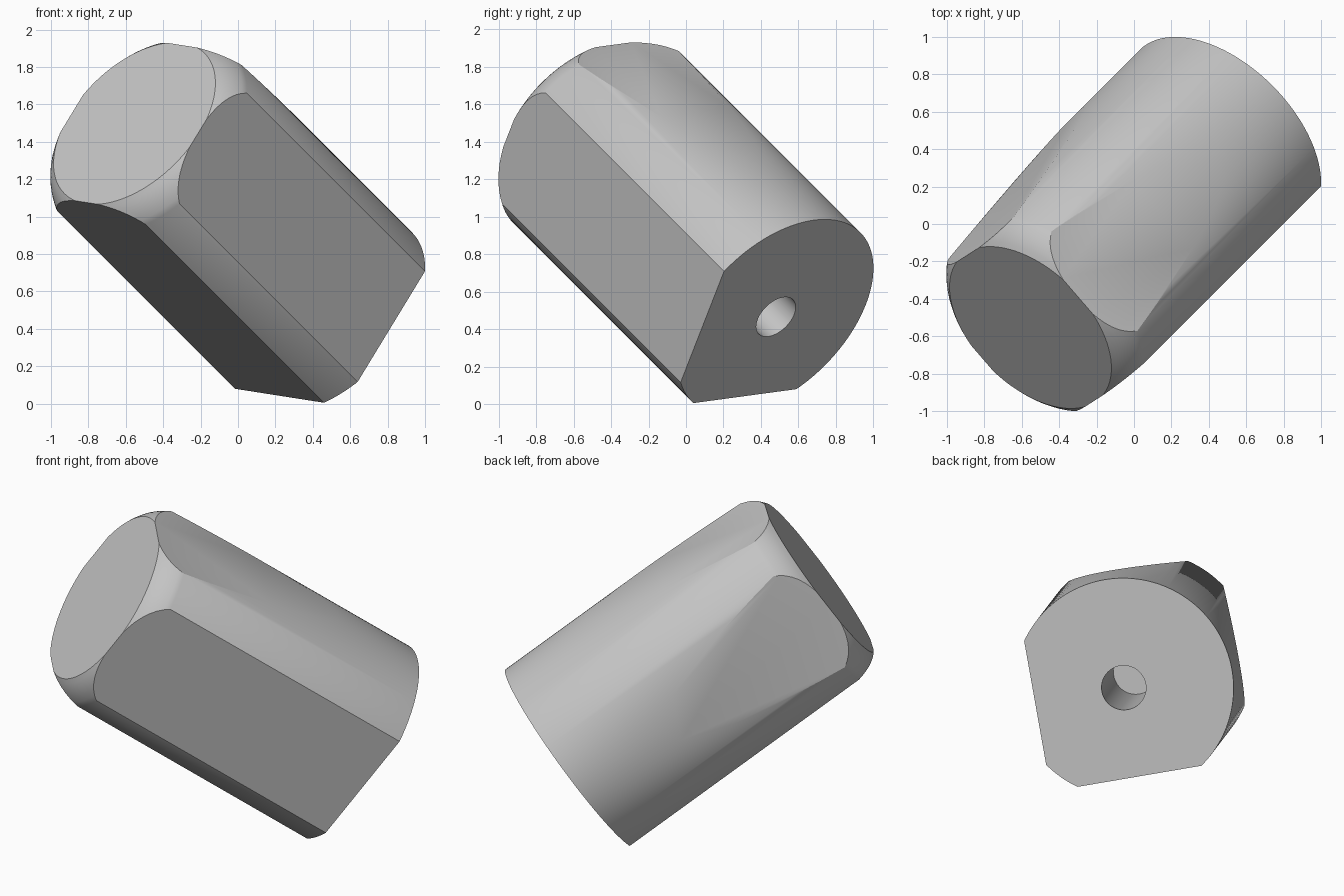
import bpy, bmesh
from math import tau
from mathutils import Vector, Matrix

cube = bpy.data.objects.get("Cube")
if cube:
    bpy.data.objects.remove(cube, do_unlink=True)

RADIUS, LENGTH, SHOULDER = 0.637, 1.79, 1.65
CAP_RADIUS, HOLE_RADIUS, HOLE_DEPTH = 0.53, 0.129, 0.97

# Grey material
grey = bpy.data.materials.new("plain grey")
grey.use_nodes = True
colour = (0.55, 0.55, 0.55, 1)
grey.diffuse_color = colour
grey.node_tree.nodes["Principled BSDF"].inputs["Base Color"].default_value = colour


def rounded_shoulder(steps=6):
    """Soft chamfer from the cylinder wall to the cap."""
    a = Vector((RADIUS, 0, SHOULDER))
    b = Vector((0.603, 0, 1.74))
    c = Vector((CAP_RADIUS, 0, LENGTH))
    for i in range(steps + 1):
        t = i / steps
        yield a * (1 - t) ** 2 + b * 2 * t * (1 - t) + c * t * t


# Revolve the body, with its blind hole, around the local z axis
profile = [Vector((0, 0, HOLE_DEPTH)), Vector((HOLE_RADIUS, 0, HOLE_DEPTH)),
           Vector((HOLE_RADIUS, 0, 0)), Vector((RADIUS, 0, 0)),
           *rounded_shoulder(), Vector((0, 0, LENGTH))]
bm = bmesh.new()
verts = [bm.verts.new(p) for p in profile]
edges = [bm.edges.new(pair) for pair in zip(verts, verts[1:])]
bmesh.ops.spin(bm, geom=verts + edges, cent=(0, 0, 0), axis=(0, 0, 1),
               angle=tau, steps=128, use_merge=True)
bmesh.ops.remove_doubles(bm, verts=bm.verts, dist=0.0001)
bmesh.ops.recalc_face_normals(bm, faces=bm.faces)


def cut_flat(direction, distance, taper):
    """Slice one flat off the side; taper makes it fade into the cylinder."""
    side = Vector(direction)
    cut = bmesh.ops.bisect_plane(
        bm, geom=bm.verts[:] + bm.edges[:] + bm.faces[:], dist=0.00001,
        plane_co=side * distance + Vector((0, 0, SHOULDER)),
        plane_no=(side + Vector((0, 0, taper))).normalized(), clear_outer=True)
    rim = [e for e in cut["geom_cut"] if isinstance(e, bmesh.types.BMEdge) and e.is_boundary]
    bmesh.ops.holes_fill(bm, edges=rim, sides=0)


# Two full-length flats and two tapered ones opposite them
cut_flat((1, 0, 0), 0.522, 0)
cut_flat((0, -1, 0), 0.522, 0)
cut_flat((-1, 0, 0), 0.53, 0.1)
cut_flat((0, 1, 0), 0.53, 0.1)
bmesh.ops.recalc_face_normals(bm, faces=bm.faces)

# Tilt the body along the space diagonal
z = Vector((-1, -1, 1)).normalized()
x = Vector((0.649, -0.755, -0.1))
x = (x - z * x.dot(z)).normalized()
y = z.cross(x)
tilt = Matrix((x, y, z)).transposed().to_4x4()
bm.transform(Matrix.Translation((0.48, 0.48, 0.465)) @ tilt)

mesh = bpy.data.meshes.new("flatted_cylinder")
bm.to_mesh(mesh)
bm.free()
mesh.materials.append(grey)
body = bpy.data.objects.new("flatted_cylinder", mesh)
bpy.context.collection.objects.link(body)

bpy.ops.object.select_all(action="DESELECT")
body.select_set(True)
bpy.context.view_layer.objects.active = body
bpy.ops.object.shade_smooth_by_angle(angle=0.5)
